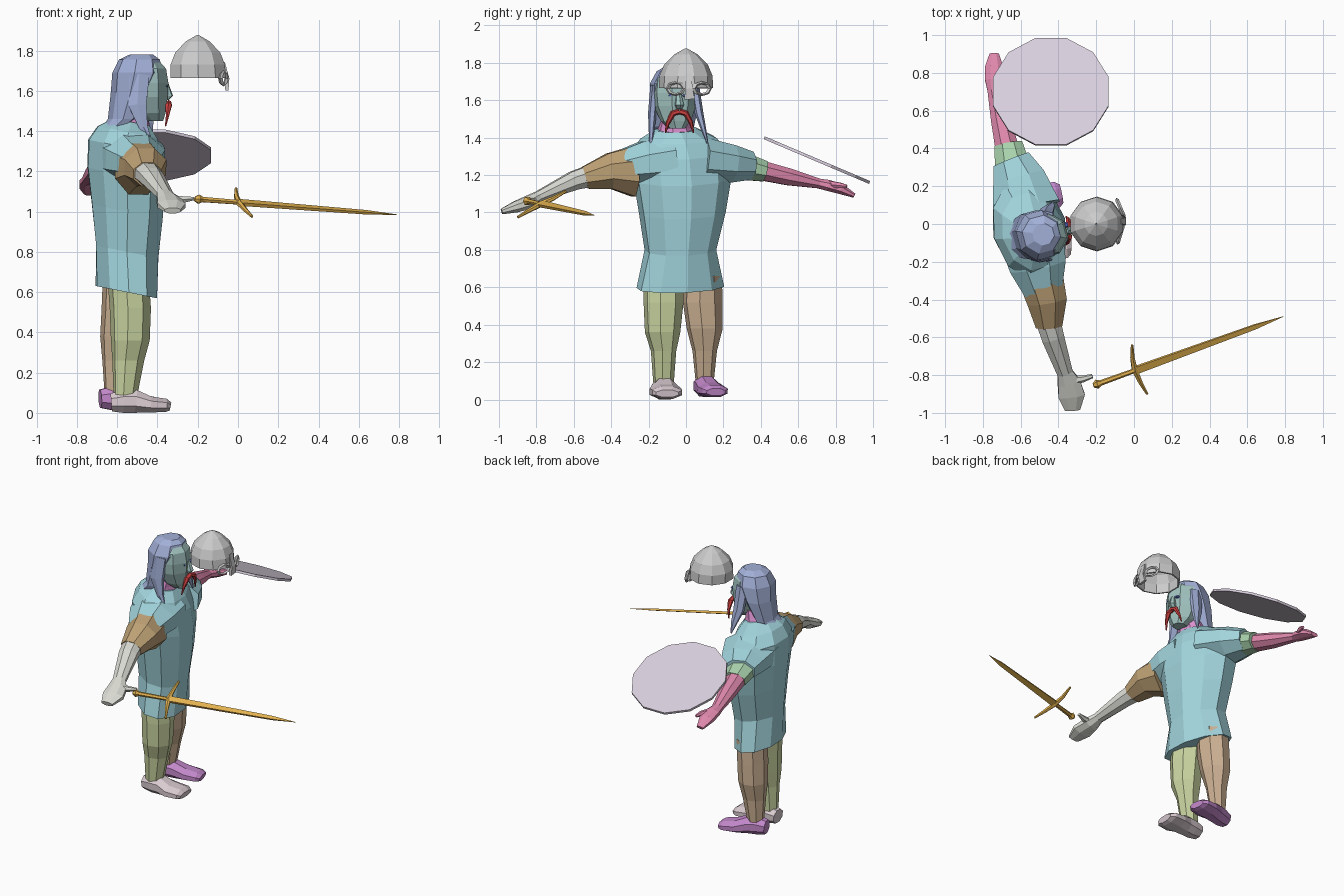
import bpy, bmesh, math
from mathutils import Vector as V


def finish(name, bm, color):
    bmesh.ops.recalc_face_normals(bm, faces=bm.faces)
    me = bpy.data.meshes.new(name)
    bm.to_mesh(me)
    bm.free()
    ob = bpy.data.objects.new(name, me)
    bpy.context.collection.objects.link(ob)
    if color:
        mat = bpy.data.materials.new(name)
        mat.diffuse_color = (*color, 1)
        me.materials.append(mat)
    return ob


def loft(name, color, rings, n=8, side=(0, 0, 1), axis=None, caps=True):
    """Rings are (x, y, z, half size along side, half size across)."""
    bm = bmesh.new()
    pts = [V(r[:3]) for r in rings]
    loops = []
    k = 1 / math.cos(math.pi / n)
    for i, r in enumerate(rings):
        t = V(axis) if axis else pts[min(i + 1, len(pts) - 1)] - pts[max(i - 1, 0)]
        t.normalize()
        u = V(side)
        u = (u - t * u.dot(t)).normalized()
        w = t.cross(u)
        angles = [(j + .5) * math.tau / n for j in range(n)]
        loops.append([bm.verts.new(pts[i] + u * r[3] * k * math.cos(a)
                                   + w * r[4] * k * math.sin(a)) for a in angles])
    for a, b in zip(loops, loops[1:]):
        for j in range(n):
            bm.faces.new((a[j], a[(j + 1) % n], b[(j + 1) % n], b[j]))
    if caps:
        bm.faces.new(loops[0])
        bm.faces.new(loops[-1])
    return finish(name, bm, color)


UP = (0, 0, 1)
SHOULDER = (.26, -.966, 0)
BLUE, HAIR, SKIN = (.36, .66, .72), (.36, .43, .68), (.36, .55, .53)
GREY, ORANGE, RED = (.7, .7, .65), (.78, .45, .08), (.6, .05, .05)
PINK, STEEL = (.75, .25, .42), (.6, .6, .6)

# Tunic with a slanted hem
loft("tunic", BLUE, [
    (-.555, -.03, .60, .23, .145), (-.55, -.03, .80, .185, .155),
    (-.55, -.02, 1.0, .225, .175), (-.555, -.02, 1.18, .255, .19),
    (-.56, -.03, 1.32, .26, .18), (-.55, -.04, 1.395, .2, .145),
    (-.53, -.05, 1.445, .11, .09)], 10, SHOULDER, (.2, 0, 1))

# Shoulders, sleeves, forearms
loft("right_shoulder", BLUE, [
    (-.54, -.08, 1.28, .13, .17), (-.51, -.22, 1.26, .12, .15),
    (-.48, -.36, 1.235, .09, .10)])
loft("left_shoulder", BLUE, [
    (-.57, .08, 1.28, .12, .18), (-.61, .24, 1.26, .10, .14),
    (-.65, .34, 1.25, .075, .10)])
loft("right_sleeve", (.52, .36, .18), [
    (-.495, -.28, 1.22, .135, .12), (-.46, -.41, 1.22, .095, .105),
    (-.45, -.54, 1.185, .06, .07)])
loft("left_sleeve", (.4, .65, .42), [
    (-.64, .29, 1.25, .075, .095), (-.665, .42, 1.22, .055, .075)])
loft("right_forearm", GREY, [
    (-.455, -.51, 1.195, .058, .065), (-.43, -.6, 1.17, .05, .06),
    (-.365, -.79, 1.085, .028, .042), (-.345, -.84, 1.055, .035, .06),
    (-.33, -.91, 1.03, .03, .07), (-.325, -.985, 1.005, .015, .04)])
loft("left_forearm", PINK, [
    (-.672, .40, 1.225, .052, .062), (-.705, .55, 1.19, .045, .052),
    (-.74, .71, 1.155, .026, .036), (-.742, .76, 1.145, .03, .046),
    (-.74, .83, 1.125, .028, .048), (-.74, .9, 1.09, .012, .025)])
loft("right_thumb", GREY, [(-.33, -.83, 1.06, .022, .022), (-.27, -.82, 1.06, .016, .016),
                           (-.22, -.805, 1.065, .008, .01)], 6)
loft("left_thumb", PINK, [(-.73, .76, 1.15, .02, .022), (-.69, .82, 1.145, .015, .015),
                          (-.68, .86, 1.14, .008, .008)], 6)

# Legs
loft("right_leg", (.6, .67, .36), [
    (-.545, -.12, .66, .10, .095), (-.535, -.12, .52, .10, .095),
    (-.535, -.125, .36, .088, .09), (-.545, -.12, .26, .062, .075),
    (-.56, -.12, .08, .05, .055)], 8, SHOULDER, UP)
loft("left_leg", (.62, .45, .3), [
    (-.575, .09, .66, .095, .09), (-.58, .09, .52, .1, .09),
    (-.59, .1, .38, .09, .088), (-.6, .1, .26, .06, .07),
    (-.61, .1, .1, .045, .05)], 8, SHOULDER, UP)

# Boots
loft("right_boot", (.7, .6, .64), [
    (-.63, -.12, .052, .045, .05), (-.57, -.12, .057, .057, .062),
    (-.51, -.115, .057, .057, .066), (-.44, -.11, .042, .04, .085),
    (-.36, -.1, .037, .033, .08), (-.335, -.1, .032, .02, .06)])
loft("left_boot", (.55, .25, .6), [
    (-.685, .085, .07, .045, .045), (-.63, .095, .073, .058, .055),
    (-.57, .11, .07, .055, .062), (-.49, .135, .052, .04, .075),
    (-.41, .155, .045, .032, .07), (-.385, .16, .04, .02, .05)])

# Neck and face
loft("neck", (.75, .3, .66), [(-.53, -.05, 1.41, .1, .085), (-.525, -.055, 1.45, .09, .075),
                              (-.51, -.055, 1.51, .075, .07)], 8, SHOULDER, UP)
loft("face", SKIN, [
    (-.42, -.05, 1.45, .04, .045), (-.445, -.055, 1.49, .075, .08),
    (-.465, -.06, 1.57, .105, .108), (-.47, -.06, 1.64, .112, .116),
    (-.47, -.06, 1.71, .105, .105), (-.48, -.06, 1.765, .06, .07)], 8, SHOULDER, UP)
loft("nose", SKIN, [(-.36, -.04, 1.64, .012, .012), (-.345, -.035, 1.575, .022, .02),
                    (-.36, -.037, 1.555, .015, .015)], 6, SHOULDER, UP)
for name, y in (("right_eye", -.08), ("left_eye", -.005)):
    loft(name, (.1, .15, .6), [(-.37, y, 1.625, .008, .015), (-.35, y, 1.625, .005, .01)], 6)

# Drooping moustache, one strand per side
for name, s in (("moustache_left", 1), ("moustache_right", -1)):
    loft(name, RED, [
        (-.345, -.035, 1.54, .013, .013), (-.345, -.035 + .035 * s, 1.53, .016, .014),
        (-.35, -.035 + .062 * s, 1.48, .008, .01),
        (-.36, -.035 + .075 * s, 1.425, .003, .003)], 6, (1, 0, 0))

# Hair: cap flowing into a tapered back, plus two front locks
loft("hair", HAIR, [
    (-.48, -.055, 1.78, .055, .055), (-.49, -.055, 1.755, .095, .095),
    (-.5, -.06, 1.69, .125, .115), (-.53, -.06, 1.59, .125, .092),
    (-.575, -.07, 1.46, .11, .062), (-.635, -.09, 1.4, .085, .045),
    (-.7, -.11, 1.33, .05, .015)], 8, SHOULDER, UP)
loft("left_lock", HAIR, [
    (-.47, .045, 1.68, .04, .022), (-.46, .07, 1.53, .035, .02),
    (-.44, .095, 1.44, .02, .012), (-.43, .115, 1.37, .004, .004)], 6, (1, 0, 0))
loft("right_lock", HAIR, [
    (-.49, -.165, 1.68, .05, .022), (-.5, -.18, 1.53, .045, .02),
    (-.47, -.185, 1.42, .022, .012), (-.43, -.19, 1.34, .004, .004)], 6, (1, 0, 0))

# Helmet: faceted hollow dome, eye rings and nose guard
helmet = loft("helmet", STEEL, [
    (-.197, 0, 1.665, .138, .138), (-.2, 0, 1.73, .135, .135),
    (-.2, 0, 1.79, .112, .112), (-.2, 0, 1.845, .06, .06),
    (-.2, 0, 1.878, .004, .004)], 10, (1, 0, 0), UP, caps=False)
solid = helmet.modifiers.new("thickness", 'SOLIDIFY')
solid.thickness = .01
for name, y, turn in (("right_eye_guard", -.055, -.3), ("left_eye_guard", .085, .4)):
    bpy.ops.mesh.primitive_torus_add(major_segments=8, minor_segments=4, major_radius=.04,
                                     minor_radius=.01, location=(-.072, y, 1.662),
                                     rotation=(0, math.pi / 2, turn))
    guard = bpy.context.object
    guard.name = name
    guard.scale = (.8, 1.15, 1)
    mat = bpy.data.materials.new(name)
    mat.diffuse_color = (*STEEL, 1)
    guard.data.materials.append(mat)
loft("nose_guard", STEEL, [(-.075, .015, 1.74, .01, .015), (-.055, .015, 1.66, .012, .02),
                           (-.055, .02, 1.605, .008, .028)], 4, (1, 0, 0))

# Round shield, tilted away from the body
tilt = math.radians(23)
nrm = V((0, math.sin(tilt), math.cos(tilt)))
mid = V((-.44, .70, 1.28))
loft("shield", (.7, .63, .74), [(*(mid + nrm * h), .306, .306) for h in (-.008, .008)],
     12, (1, 0, 0), nrm)

# Sword: pommel, grip, tapered blade and bowed crossguard
hilt, tip = V((-.2, -.85, 1.062)), V((.79, -.49, .985))
cross = V((-.08, .26, .14))


def sword_part(name, stations, n=6):
    loft(name, ORANGE, [(*hilt.lerp(tip, t), a, b) for t, a, b in stations], n, cross)


sword_part("pommel", [(-.015, .01, .01), (.005, .022, .022), (.03, .01, .01)])
sword_part("grip", [(.01, .013, .013), (.21, .011, .011)])
sword_part("blade", [(.2, .021, .009), (.85, .013, .006), (1, .001, .001)], 4)
loft("crossguard", ORANGE, [
    (-.01, -.64, 1.115, .006, .006), (-.008, -.71, 1.075, .011, .01),
    (.004, -.775, 1.045, .015, .014), (.035, -.84, 1.01, .011, .01),
    (.07, -.9, .975, .006, .006)], 6, tip - hilt)
